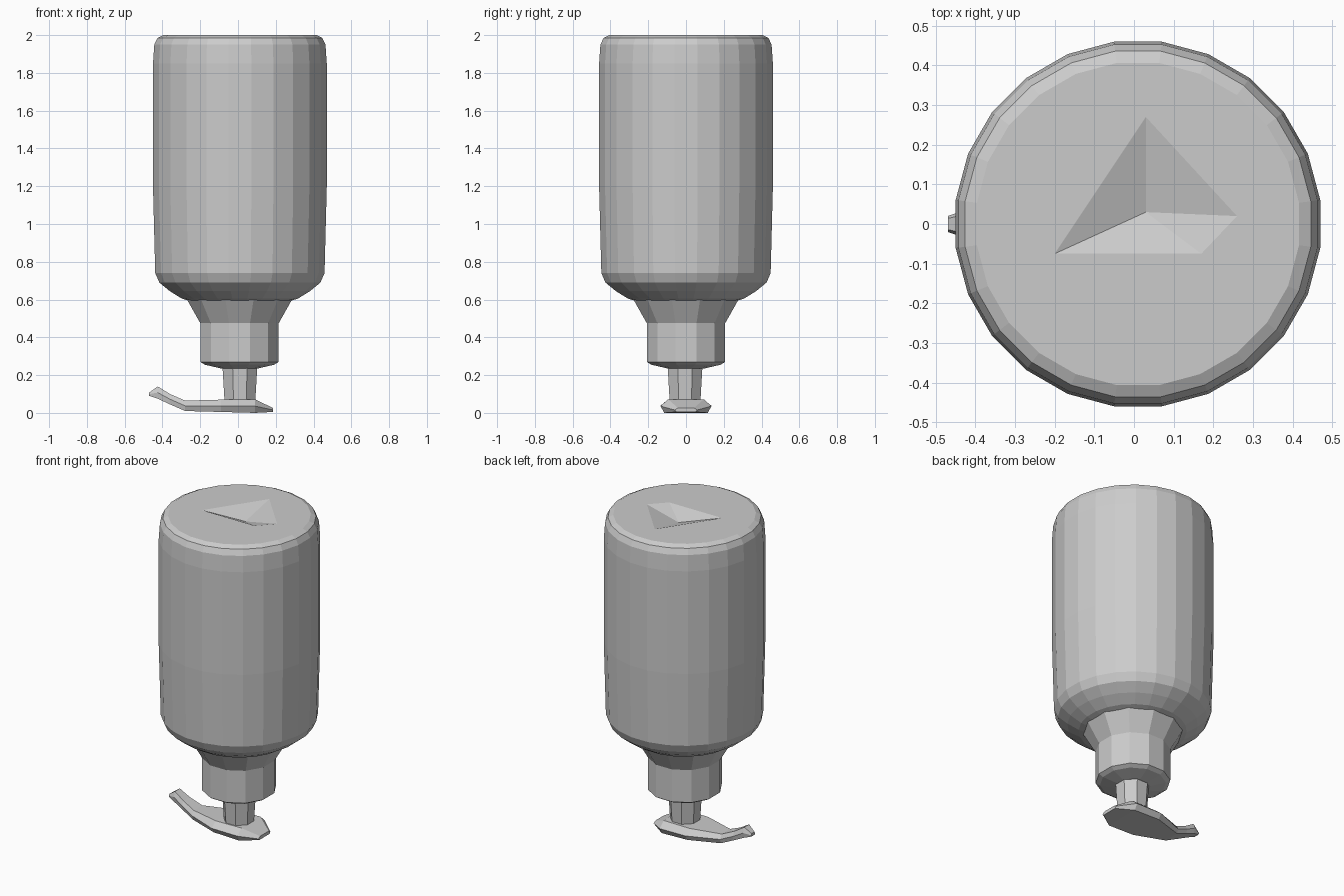
import bpy, bmesh, math

if "Cube" in bpy.data.objects:
    bpy.data.objects.remove(bpy.data.objects["Cube"])


def loft(name, rings):
    """Skin a list of equal-length point rings and cap both ends."""
    bm = bmesh.new()
    rows = [[bm.verts.new(p) for p in ring] for ring in rings]
    n = len(rows[0])
    for a, b in zip(rows, rows[1:]):
        for i in range(n):
            j = (i + 1) % n
            bm.faces.new((a[i], a[j], b[j], b[i]))
    bm.faces.new(rows[0])
    bm.faces.new(rows[-1])
    bmesh.ops.recalc_face_normals(bm, faces=bm.faces)
    me = bpy.data.meshes.new(name)
    bm.to_mesh(me)
    bm.free()
    ob = bpy.data.objects.new(name, me)
    bpy.context.collection.objects.link(ob)
    return ob


def lathe(name, profile, sides, cx=0.0, cy=0.0):
    """Faceted revolve of (radius, z) pairs."""
    step = 2 * math.pi / sides
    return loft(name, [[(cx + r * math.cos((i + .5) * step),
                         cy + r * math.sin((i + .5) * step), z)
                        for i in range(sides)] for r, z in profile])


# Upside-down bottle body with rounded shoulder and base rim
body = lathe("bottle_body", [(0.26, 0.59), (0.31, 0.605), (0.375, 0.645),
                             (0.43, 0.69), (0.452, 0.74), (0.464, 1.2),
                             (0.464, 1.85), (0.457, 1.95), (0.44, 1.985),
                             (0.41, 2.0)], 24, cx=0.01)

# Shallow faceted dimple in the base
bm = bmesh.new()
for p in [(0.03, 0.27, 2.0), (0.26, 0.02, 2.0), (0.17, -0.075, 2.0),
          (-0.2, -0.075, 2.0), (0.03, 0.03, 1.95), (0.03, 0.03, 2.1)]:
    bm.verts.new(p)
bmesh.ops.convex_hull(bm, input=bm.verts)
bmesh.ops.recalc_face_normals(bm, faces=bm.faces)
me = bpy.data.meshes.new("dimple_cutter")
bm.to_mesh(me)
bm.free()
cutter = bpy.data.objects.new("dimple_cutter", me)
bpy.context.collection.objects.link(cutter)
cutter.hide_render = True
cutter.hide_viewport = True
cutter.display_type = 'WIRE'
cut = body.modifiers.new("dimple", 'BOOLEAN')
cut.operation = 'DIFFERENCE'
cut.solver = 'EXACT'
cut.object = cutter

# Screw collar flaring into the shoulder
lathe("collar", [(0.10, 0.235), (0.19, 0.255), (0.215, 0.27), (0.215, 0.475),
                 (0.285, 0.595), (0.285, 0.61)], 12, cx=0.008)

# Pump stem
lathe("pump_stem", [(0.088, 0.06), (0.1, 0.25)], 8, cx=0.01, cy=-0.005)

# Pump head: (x, half width, bottom z, top z) sections out to the nozzle tip
sections = [(0.185, 0.06, 0.005, 0.026), (0.09, 0.135, 0.0, 0.072),
            (-0.09, 0.135, 0.005, 0.07), (-0.28, 0.06, 0.01, 0.065),
            (-0.36, 0.045, 0.045, 0.1), (-0.425, 0.035, 0.075, 0.14),
            (-0.47, 0.02, 0.09, 0.108)]
rings = []
for x, w, lo, hi in sections:
    mid = lo + (hi - lo) * 0.5
    half = [(0.85 * w, lo), (w, mid), (0.7 * w, hi)]
    rings.append([(x, y, z) for y, z in half] +
                 [(x, -y, z) for y, z in reversed(half)])
loft("pump_head", rings)
